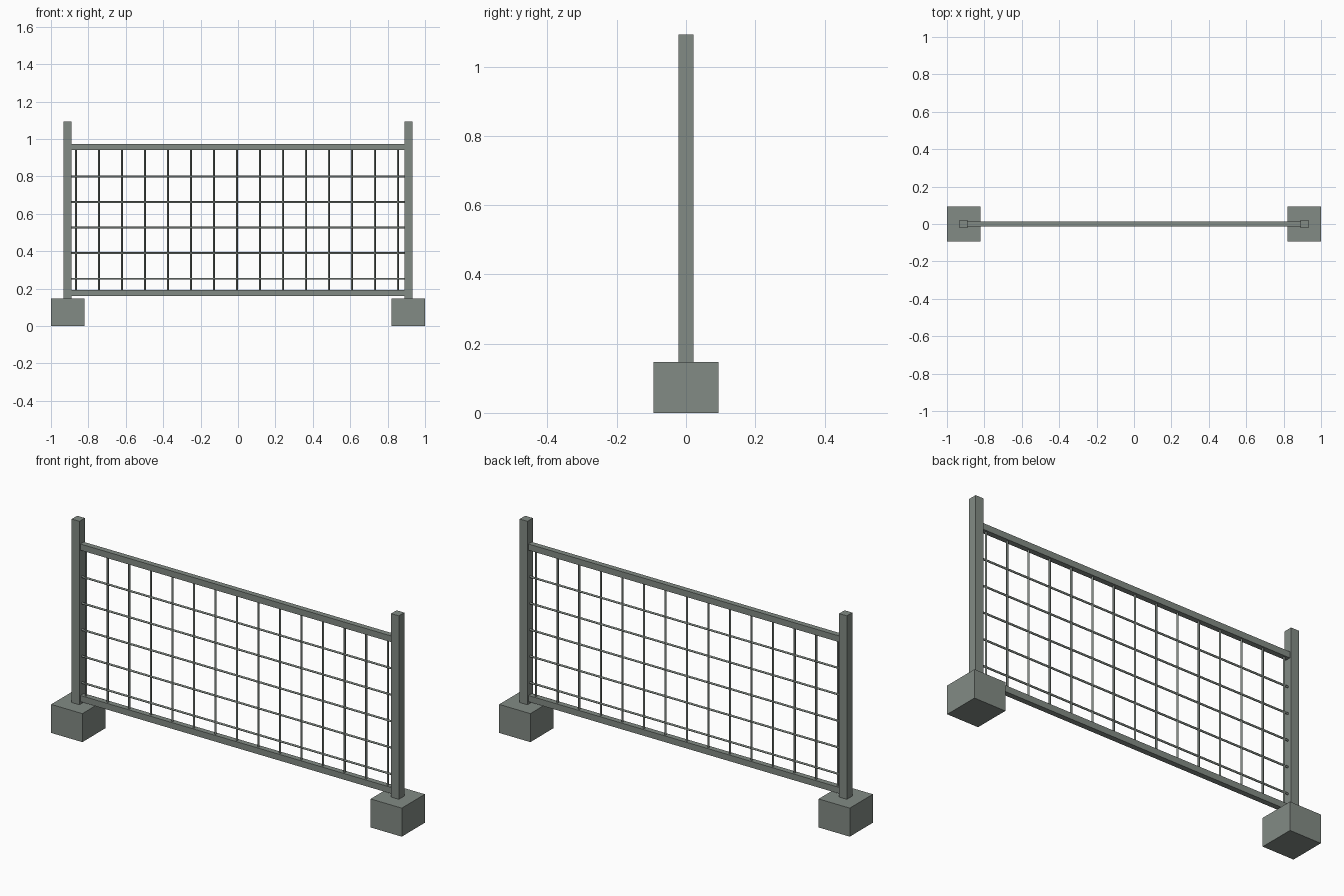
import bpy
import math

if "Cube" in bpy.data.objects:
    bpy.data.objects.remove(bpy.data.objects["Cube"])

metal = bpy.data.materials.new("grey_green")
metal.diffuse_color = (0.225, 0.258, 0.233, 1)
metal.use_nodes = True
metal.node_tree.nodes["Principled BSDF"].inputs["Base Color"].default_value = metal.diffuse_color


def box(name, x0, x1, y, z0, z1):
    """Box spanning x0..x1, -y..y, z0..z1."""
    bpy.ops.mesh.primitive_cube_add(size=1, location=((x0 + x1) / 2, 0, (z0 + z1) / 2))
    ob = bpy.context.object
    ob.name = name
    ob.scale = (x1 - x0, 2 * y, z1 - z0)
    bpy.ops.object.transform_apply(location=False, rotation=False, scale=True)
    ob.data.materials.append(metal)


def wire(name, location, length, rotation=(0, 0, 0)):
    bpy.ops.mesh.primitive_cylinder_add(vertices=8, radius=0.005, depth=length,
                                        location=location, rotation=rotation)
    ob = bpy.context.object
    ob.name = name
    ob.data.materials.append(metal)
    bpy.ops.object.shade_smooth_by_angle(angle=math.radians(50))


# Footing blocks and posts at both ends
for side, cx in (("left", -0.911), ("right", 0.911)):
    box(side + "_footing", cx - 0.089, cx + 0.089, 0.094, 0, 0.147)
    box(side + "_post", cx - 0.022, cx + 0.022, 0.022, 0.147, 1.093)

# Top and bottom rails
box("top_rail", -0.892, 0.892, 0.014, 0.941, 0.973)
box("bottom_rail", -0.892, 0.892, 0.014, 0.16, 0.192)

# Wire grid
for i in range(15):
    wire("vertical_wire", (-0.866 + 0.1229 * i, 0, 0.5665), 0.755)
for i in range(5):
    wire("horizontal_wire", (0, 0, 0.253 + 0.1365 * i), 1.784, (0, math.pi / 2, 0))
